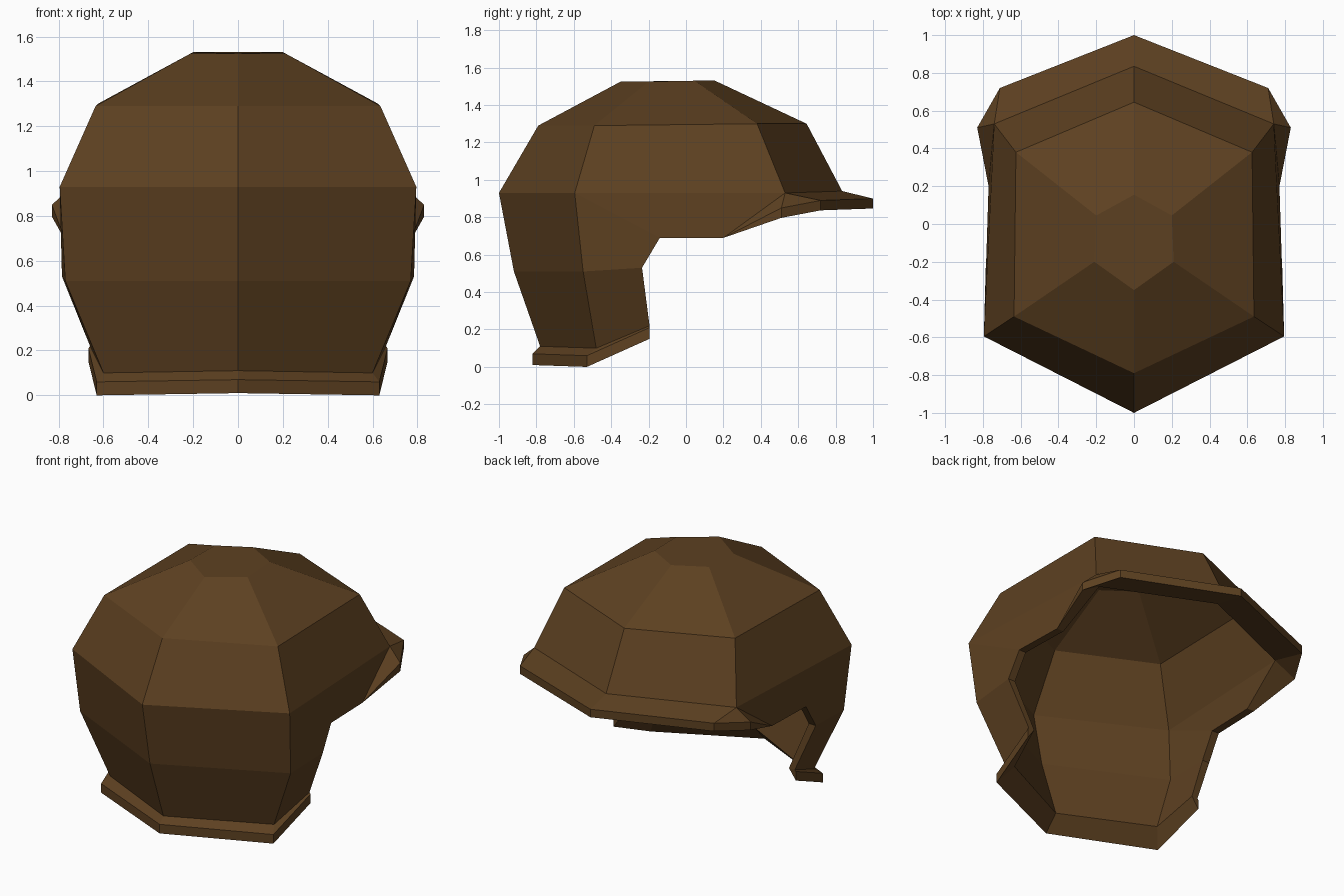
import bpy, bmesh
from mathutils import Vector

if "Cube" in bpy.data.objects:
    bpy.data.objects.remove(bpy.data.objects["Cube"])

# Half outlines (x >= 0), running from the -y side round to the +y side
crown = [(0, -.35, 1.525), (.21, -.2, 1.525), (.2, .045, 1.53), (0, .155, 1.53)]
upper = [(0, -.79, 1.29), (.635, -.49, 1.29), (.625, .38, 1.30), (0, .645, 1.30)]
widest = [(0, -1, .93), (.795, -.595, .93), (.74, .53, .93), (0, .835, .94)]
neck = [(0, -.92, .51), (.77, -.55, .51), (.785, -.235, .53)]
hem = [(0, -.78, .11), (.6, -.48, .10), (.66, -.195, .22)]
ear = [(.78, -.14, .69), (.77, .2, .69)]
flange = [(0, -.82, .07), (.63, -.53, .06), (.667, -.195, .21)]
brim = [(.83, .51, .85), (.71, .72, .89), (0, 1, .90)]


def lower(line, d):
    return [(x, y, z - d) for x, y, z in line]


def inset(line):
    """Matching outline on the inside of the thin shell."""
    out = []
    for x, y, z in line:
        if z < .8 and y > -.3:            # open rim keeps its height and depth
            out.append((x * .935, y, z))
        else:
            out.append((x * .93, y * .935, z - .05 if z > .8 else z))
    return out


faces = []


def strip(a, b):
    for i in range(min(len(a), len(b)) - 1):
        faces.append((a[i], a[i + 1], b[i + 1], b[i]))


def dome(cr, up, wi, ne, he, ea):
    faces.append(tuple(cr))
    strip(cr, up)
    strip(up, wi)
    strip(wi[:2], ne[:2])
    strip(ne, he)
    # side panels around the ear opening
    faces.append((wi[1], ne[1], ne[2], ea[0]))
    faces.append((wi[1], ea[0], ea[1], wi[2]))


# Outer and inner dome with neck guard
outer = (crown, upper, widest, neck, hem, ear)
inner = tuple(inset(line) for line in outer)
dome(*outer)
dome(*inner)
i_wide, i_neck, i_hem, i_ear = inner[2:]

# Rim of the ear opening
strip([hem[2], neck[2]] + ear, [i_hem[2], i_neck[2]] + i_ear)

# Flange along the bottom of the neck guard, sloping up to the inner wall
flange_low = lower(flange, .06)
for a, b in ((hem, flange), (flange, flange_low), (flange_low, i_hem)):
    strip(a, b)
faces.append((hem[2], flange[2], flange_low[2], i_hem[2]))

# Brim: top, edge and underside
brim_low = lower(brim, .053)
temple, i_temple = widest[2], i_wide[2]
strip(widest[2:], brim[1:])
faces.append((temple, brim[0], brim[1]))
faces.append((temple, ear[1], brim[0]))
strip(brim, brim_low)
faces.append((ear[1], brim_low[0], brim[0]))
faces.append((ear[1], i_ear[1], i_temple, brim_low[0]))
faces.append((i_temple, brim_low[1], brim_low[0]))
strip(i_wide[2:], brim_low[1:])

# Mirror the half, weld it into one closed shell
bm = bmesh.new()
for side in (1, -1):
    for f in faces:
        pts = [Vector((p[0] * side, p[1], p[2])) for p in f]
        bm.faces.new([bm.verts.new(p) for p in pts])
bmesh.ops.remove_doubles(bm, verts=bm.verts, dist=.0005)
bmesh.ops.recalc_face_normals(bm, faces=bm.faces)
mesh = bpy.data.meshes.new("helmet_shell")
bm.to_mesh(mesh)
bm.free()

mat = bpy.data.materials.new("brown_leather")
mat.diffuse_color = (.11, .052, .015, 1)
mat.use_nodes = True
mat.node_tree.nodes["Principled BSDF"].inputs["Base Color"].default_value = mat.diffuse_color
mesh.materials.append(mat)
helmet = bpy.data.objects.new("helmet_shell", mesh)
bpy.context.collection.objects.link(helmet)
